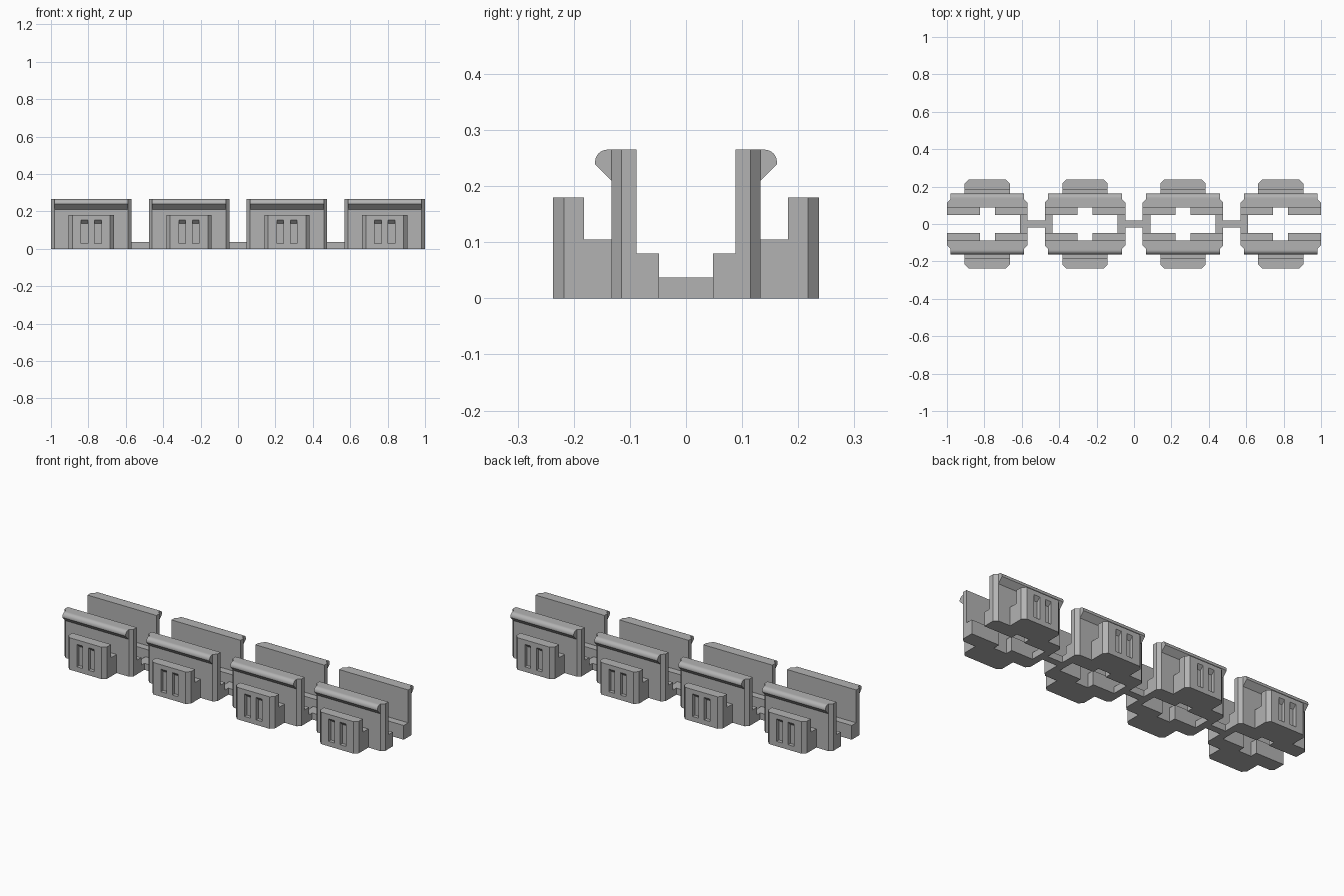
import bpy, bmesh, math
from mathutils import Vector

cube = bpy.data.objects.get("Cube")
if cube:
    bpy.data.objects.remove(cube, do_unlink=True)

grey = bpy.data.materials.new("plain grey")
grey.use_nodes = True
colour = (0.45, 0.45, 0.45, 1)
grey.diffuse_color = colour
grey.node_tree.nodes["Principled BSDF"].inputs["Base Color"].default_value = colour

PITCH = 0.523
HALF = 0.215        # half the length of one clip
BAR_TOP = 0.037


def prism(name, points, axis, low, high):
    """Extrude a closed outline; axis 'z' takes (x, y) points, axis 'x' takes (y, z)."""
    bm = bmesh.new()
    place = (lambda a, b: (a, b, low)) if axis == 'z' else (lambda a, b: (low, a, b))
    face = bm.faces.new([bm.verts.new(place(a, b)) for a, b in points])
    grown = bmesh.ops.extrude_face_region(bm, geom=[face])
    move = Vector((0, 0, high - low)) if axis == 'z' else Vector((high - low, 0, 0))
    verts = [g for g in grown["geom"] if isinstance(g, bmesh.types.BMVert)]
    bmesh.ops.translate(bm, verts=verts, vec=move)
    bmesh.ops.recalc_face_normals(bm, faces=bm.faces)
    mesh = bpy.data.meshes.new(name)
    bm.to_mesh(mesh)
    bm.free()
    mesh.materials.append(grey)
    obj = bpy.data.objects.new(name, mesh)
    bpy.context.collection.objects.link(obj)
    return obj


def box(name, x0, x1, y0, y1, z0, z1):
    return prism(name, [(x0, y0), (x1, y0), (x1, y1), (x0, y1)], 'z', z0, z1)


def chamfered_plan(half, outer, inner, cut):
    """Rectangle in plan whose two outer corners are cut off."""
    return [(-half, inner), (-half, outer + cut), (-half + cut, outer),
            (half - cut, outer), (half, outer + cut), (half, inner)]


def activate(obj):
    bpy.ops.object.select_all(action='DESELECT')
    obj.select_set(True)
    bpy.context.view_layer.objects.active = obj


# Upright wall with cut outer corners
wall = prism("clip_wall", chamfered_plan(HALF, -0.133, -0.088, 0.018), 'z', 0, 0.265)

# Rounded lip with a sloping underside
radius = 0.022
arc = [(-0.162 + radius - radius * math.cos(t), 0.265 - radius + radius * math.sin(t))
       for t in (math.pi / 2 * i / 8 for i in range(9))]
lip = prism("clip_lip", [(-0.133, 0.21), (-0.162, 0.239)] + arc + [(-0.133, 0.265)],
            'x', -HALF + 0.018, HALF - 0.018)
activate(lip)
bpy.ops.object.shade_smooth_by_angle(angle=math.radians(30))

# Outer grip block with two slots that have sloping tops
block = prism("grip_block", chamfered_plan(0.121, -0.237, -0.182, 0.02), 'z', 0, 0.18)
for x in (-0.036, 0.036):
    slot = prism("slot_cutter", [(-0.257, 0.028), (-0.217, 0.028), (-0.217, 0.135), (-0.257, 0.175)],
                 'x', x - 0.018, x + 0.018)
    slot.hide_render = True
    cut = block.modifiers.new("slot", 'BOOLEAN')
    cut.operation = 'DIFFERENCE'
    cut.solver = 'EXACT'
    cut.object = slot
    activate(block)
    bpy.ops.object.modifier_apply(modifier=cut.name)
    bpy.data.objects.remove(slot, do_unlink=True)

# Step joining the block to the wall, and the inner ledges with a gap between
step = box("grip_step", -0.121, 0.121, -0.182, -0.133, 0, 0.105)
ledge_a = box("inner_ledge", -HALF, -0.04, -0.088, -0.048, 0, 0.08)
ledge_b = box("inner_ledge", 0.04, HALF, -0.088, -0.048, 0, 0.08)

# Repeat each side part on four clips, front and back
for part in (wall, lip, block, step, ledge_a, ledge_b):
    for i in range(4):
        for side, turn in (("front", 0), ("back", math.pi)):
            copy = part.copy()
            copy.name = f"{side}_{part.name.split('.')[0]}_{i + 1}"
            copy.location.x = (i - 1.5) * PITCH
            copy.rotation_euler.z = turn
            bpy.context.collection.objects.link(copy)
    bpy.data.objects.remove(part, do_unlink=True)

# Low cross bars and the narrow links between neighbouring clips
for i in range(3):
    left = (i - 1.5) * PITCH + HALF
    right = left + PITCH - 2 * HALF
    box(f"cross_bar_a_{i + 1}", left - 0.041, left, -0.048, 0.048, 0, BAR_TOP)
    box(f"cross_bar_b_{i + 1}", right, right + 0.041, -0.048, 0.048, 0, BAR_TOP)
    box(f"link_{i + 1}", left, right, -0.02, 0.02, 0, BAR_TOP)
